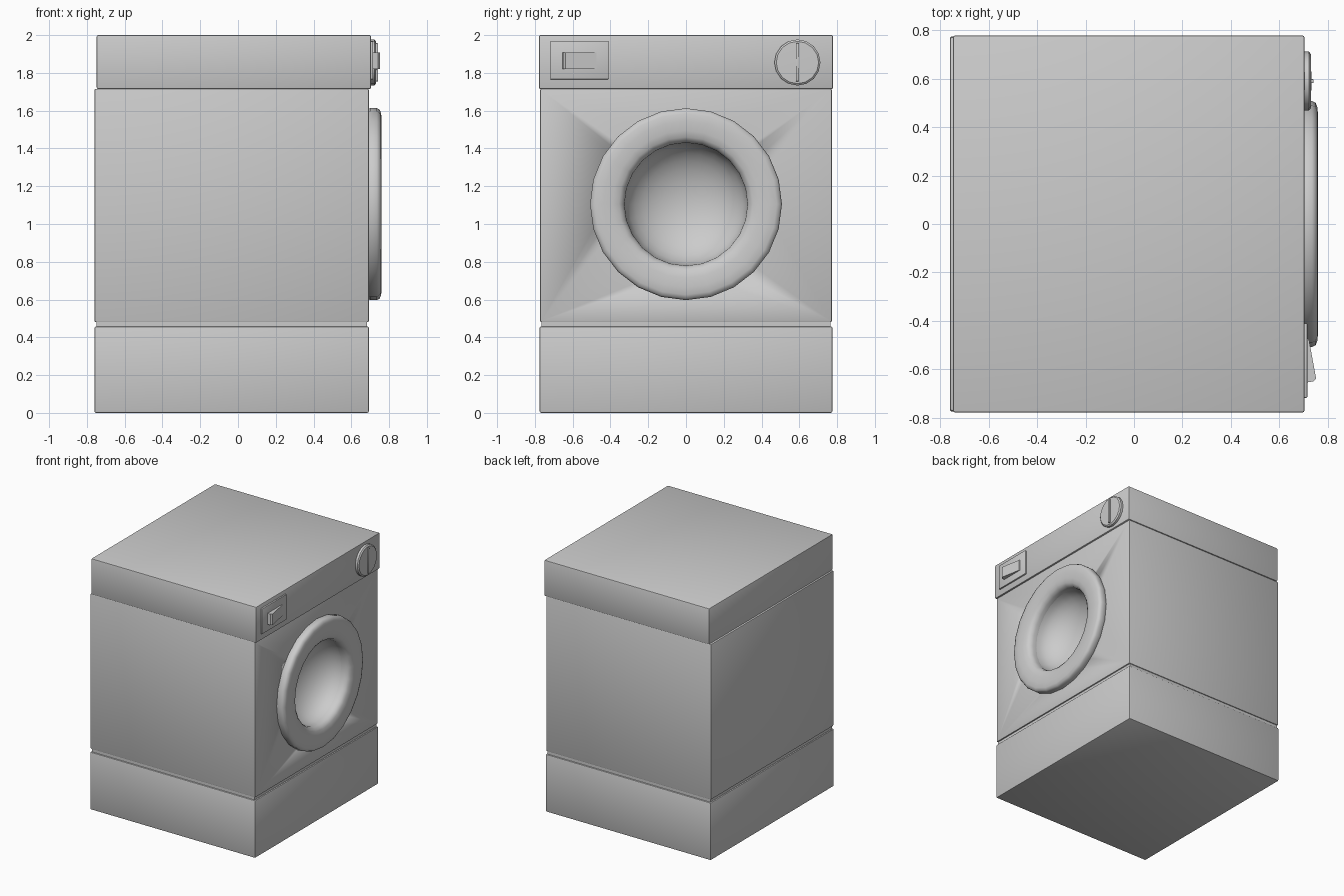
import bpy, bmesh
from math import sin, cos, pi, radians

if "Cube" in bpy.data.objects:
    bpy.data.objects.remove(bpy.data.objects["Cube"])


def finish(bm, name, smooth=None):
    bmesh.ops.recalc_face_normals(bm, faces=bm.faces)
    me = bpy.data.meshes.new(name)
    bm.to_mesh(me)
    bm.free()
    ob = bpy.data.objects.new(name, me)
    bpy.context.collection.objects.link(ob)
    if smooth:
        bpy.ops.object.select_all(action='DESELECT')
        ob.select_set(True)
        bpy.context.view_layer.objects.active = ob
        bpy.ops.object.shade_smooth_by_angle(angle=radians(smooth))
    return ob


def box(name, lo, hi, bevel=0.0):
    bm = bmesh.new()
    bmesh.ops.create_cube(bm, size=1)
    for v in bm.verts:
        for i in range(3):
            v.co[i] = (lo[i] + hi[i]) / 2 + v.co[i] * (hi[i] - lo[i])
    if bevel:
        bmesh.ops.bevel(bm, geom=bm.edges[:], offset=bevel, segments=2,
                        profile=0.5, affect='EDGES')
    return finish(bm, name, 40 if bevel else None)


def lathe(name, profile, y, z, sides, smooth=40):
    """Turn a list of (x, radius) points around an axis parallel to x."""
    bm = bmesh.new()
    rings = []
    for x, r in profile:
        if r == 0:
            rings.append([bm.verts.new((x, y, z))] * sides)
        else:
            rings.append([bm.verts.new((x, y + r * cos(2 * pi * i / sides),
                                        z + r * sin(2 * pi * i / sides)))
                          for i in range(sides)])
    for a, b in zip(rings, rings[1:]):
        for i in range(sides):
            j = (i + 1) % sides
            bm.faces.new(list(dict.fromkeys((a[i], a[j], b[j], b[i]))))
    return finish(bm, name, smooth)


# cabinet sections, with a recessed seam above the plinth
DY, DZ = 0.0, 1.105
box("plinth", (-0.76, -0.775, 0), (0.693, 0.775, 0.457), 0.008)
box("seam", (-0.75, -0.765, 0.44), (0.683, 0.765, 0.50))
cabinet = box("cabinet", (-0.76, -0.772, 0.48), (0.693, 0.772, 1.716), 0.008)
box("control_panel", (-0.748, -0.778, 1.714), (0.704, 0.778, 2.0), 0.008)

# opening for the door bowl
cutter = lathe("door_cutter", [(0.40, 0), (0.40, 0.36), (0.80, 0.36), (0.80, 0)],
               DY, DZ, 24)
cutter.hide_render = True
cutter.hide_viewport = True
cut = cabinet.modifiers.new("door_opening", 'BOOLEAN')
cut.operation = 'DIFFERENCE'
cut.solver = 'EXACT'
cut.object = cutter

# door ring and concave glass bowl
lathe("door_ring", [(0.685, 0.500), (0.700, 0.508), (0.735, 0.508), (0.750, 0.500),
                    (0.758, 0.480), (0.760, 0.440), (0.758, 0.390), (0.750, 0.355),
                    (0.735, 0.335), (0.710, 0.326), (0.680, 0.325)], DY, DZ, 24, 50)
bowl = [(0.69 - 0.22 * sin(t * pi / 16), 0.327 * cos(t * pi / 16)) for t in range(8)]
lathe("door_glass", bowl + [(0.47, 0)], DY, DZ, 24, 60)

# programme dial with grip
lathe("dial", [(0.70, 0.122), (0.722, 0.122), (0.730, 0.112), (0.733, 0)],
      0.59, 1.855, 16, 30)
box("dial_grip", (0.72, 0.582, 1.755), (0.742, 0.598, 1.957), 0.003)

# detergent drawer with wedge handle
box("drawer_front", (0.69, -0.718, 1.765), (0.716, -0.410, 1.967), 0.005)
bm = bmesh.new()
outline = [(0.71, -0.655), (0.740, -0.650), (0.752, -0.638), (0.722, -0.475), (0.71, -0.470)]
low = [bm.verts.new((x, y, 1.82)) for x, y in outline]
high = [bm.verts.new((x, y, 1.907)) for x, y in outline]
bm.faces.new(low)
bm.faces.new(high)
for i in range(len(outline)):
    j = (i + 1) % len(outline)
    bm.faces.new((low[i], low[j], high[j], high[i]))
finish(bm, "drawer_handle")
